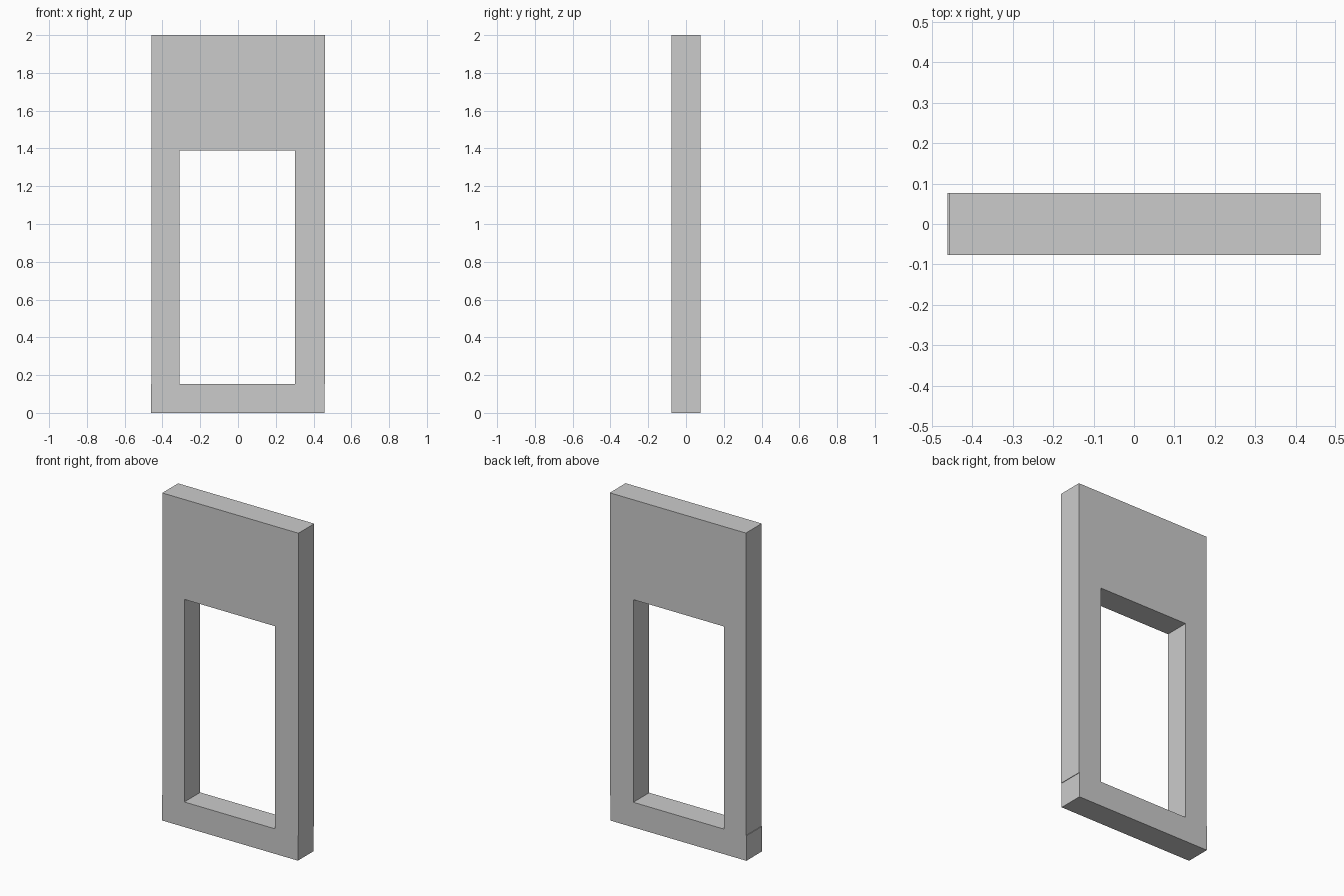
import bpy
from math import pi

if "Cube" in bpy.data.objects:
    bpy.data.objects.remove(bpy.data.objects["Cube"])

HALF_DEPTH = 0.0765


def add_loop(curve, points):
    spline = curve.splines.new('POLY')
    spline.points.add(len(points) - 1)
    for p, (x, z) in zip(spline.points, points):
        p.co = (x, z, 0, 1)
    spline.use_cyclic_u = True
    spline.use_smooth = False


# Flat profile, extruded through the wall thickness
curve = bpy.data.curves.new("door_frame_panel", 'CURVE')
curve.dimensions = '2D'
curve.fill_mode = 'BOTH'
curve.extrude = HALF_DEPTH

# Outer outline: the bottom rail sits slightly left of the upper panel
add_loop(curve, [(-0.4615, 0), (0.458, 0), (0.458, 0.153), (0.4615, 0.153),
                 (0.4615, 2), (-0.458, 2), (-0.458, 0.153), (-0.4615, 0.153)])
# Opening
add_loop(curve, [(-0.309, 0.153), (-0.309, 1.39), (0.302, 1.39), (0.302, 0.153)])

frame = bpy.data.objects.new("door_frame_panel", curve)
bpy.context.collection.objects.link(frame)
frame.rotation_euler = (pi / 2, 0, 0)

# Turn the profile into a mesh
bpy.context.view_layer.objects.active = frame
frame.select_set(True)
bpy.ops.object.convert(target='MESH')
bpy.ops.object.transform_apply(location=False, rotation=True, scale=False)
bpy.ops.object.shade_flat()
